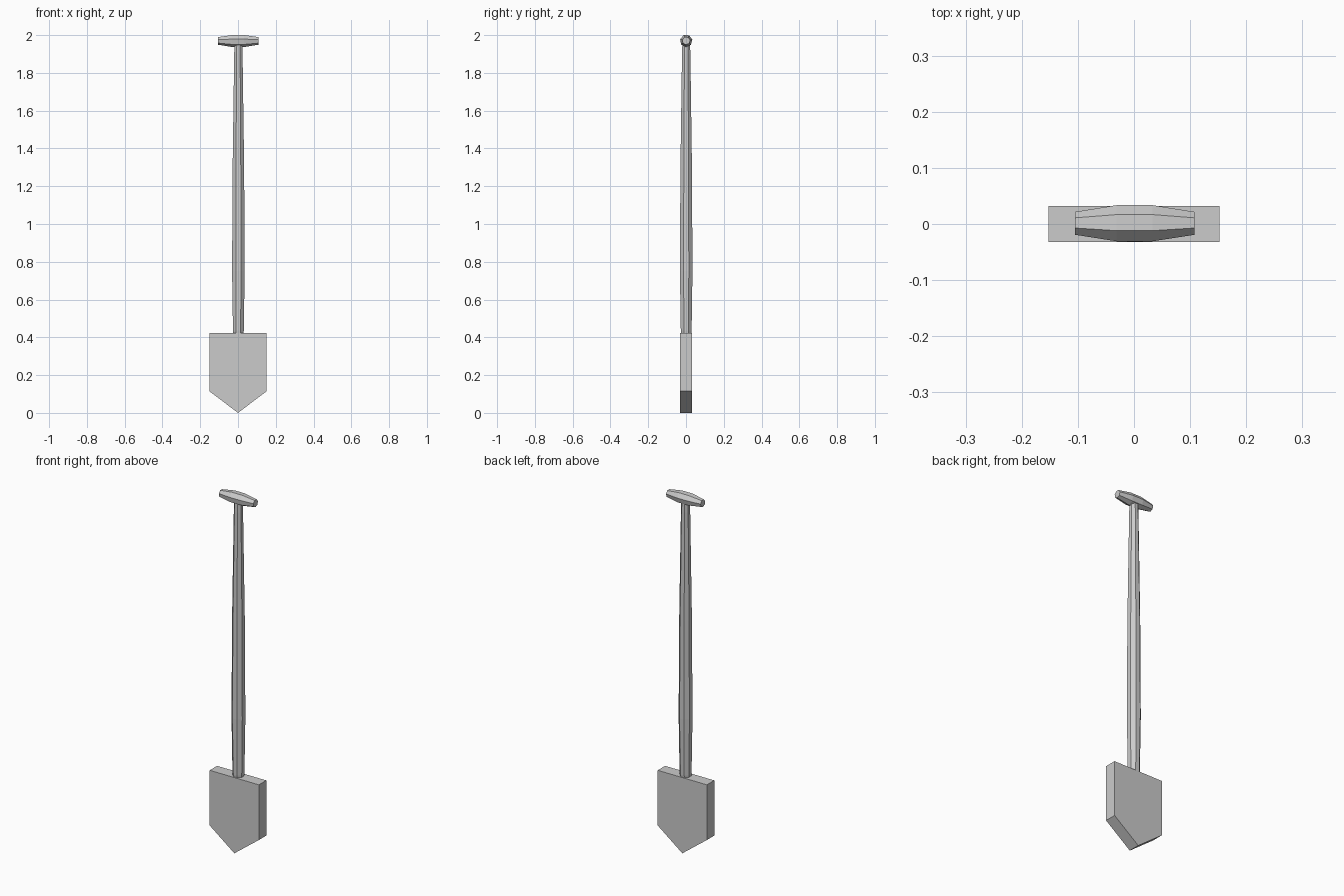
import bpy, bmesh
from math import sin, cos, pi, radians

if "Cube" in bpy.data.objects:
    bpy.data.objects.remove(bpy.data.objects["Cube"])


def finish(name, bm):
    bmesh.ops.recalc_face_normals(bm, faces=bm.faces)
    mesh = bpy.data.meshes.new(name)
    bm.to_mesh(mesh)
    bm.free()
    obj = bpy.data.objects.new(name, mesh)
    bpy.context.collection.objects.link(obj)
    return obj


def lathe(name, stations, sides, start, place):
    """Join polygon rings given as (position, radius) and cap both ends."""
    bm = bmesh.new()
    rings = []
    for pos, r in stations:
        angles = [start + 2 * pi * i / sides for i in range(sides)]
        rings.append([bm.verts.new(place(pos, r * sin(a), r * cos(a))) for a in angles])
    for low, high in zip(rings, rings[1:]):
        for i in range(sides):
            j = (i + 1) % sides
            bm.faces.new((low[i], low[j], high[j], high[i]))
    bm.faces.new(rings[0])
    bm.faces.new(rings[-1])
    return finish(name, bm)


# Blade: pointed slab
bm = bmesh.new()
outline = [(0, 0), (0.152, 0.115), (0.152, 0.423), (-0.152, 0.423), (-0.152, 0.115)]
face = bm.faces.new([bm.verts.new((x, -0.0325, z)) for x, z in outline])
slab = bmesh.ops.extrude_face_region(bm, geom=[face])
bmesh.ops.translate(bm, vec=(0, 0.065, 0),
                    verts=[v for v in slab["geom"] if isinstance(v, bmesh.types.BMVert)])
finish("blade", bm)

# Shaft: eight-sided, swelling above the blade and tapering to the top
lathe("shaft",
      [(0.40, 0.027), (0.435, 0.031), (0.75, 0.036), (1.3, 0.033), (1.9, 0.024), (1.955, 0.022)],
      8, pi / 8, lambda p, u, v: (0.002 + u, 0.001 + v, p))

# Grip: seven-sided crossbar, thickest in the middle
lathe("grip",
      [(-0.105, 0.021), (-0.031, 0.033), (0.033, 0.033), (0.108, 0.021)],
      7, radians(28.5), lambda p, u, v: (p, 0.001 + u, 1.97 + v))
